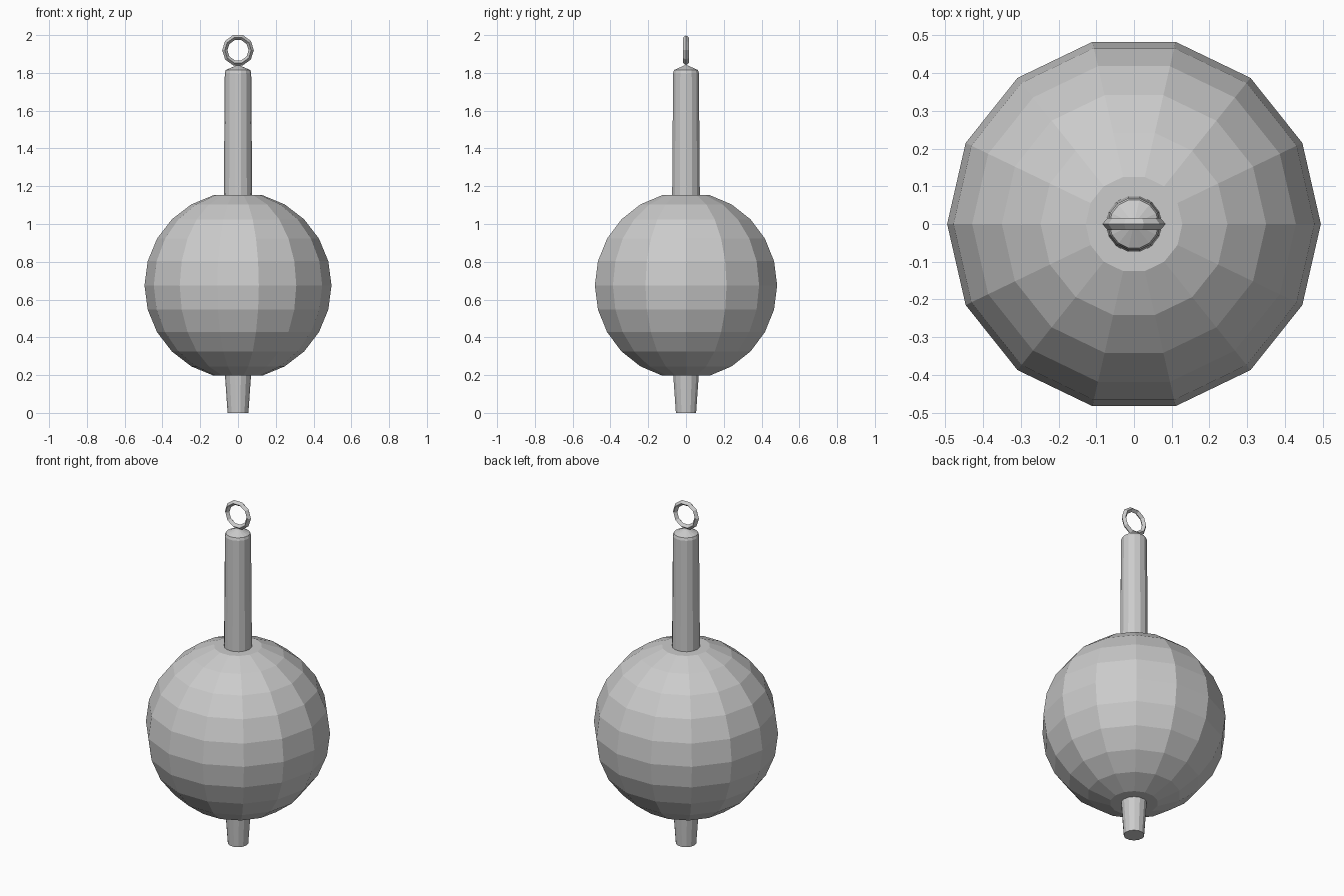
import bpy, bmesh
from math import sin, cos, pi, radians

if "Cube" in bpy.data.objects:
    bpy.data.objects.remove(bpy.data.objects["Cube"], do_unlink=True)

SIDES = 14

grey = bpy.data.materials.new("plain grey")
grey.use_nodes = True
colour = (0.6, 0.6, 0.6, 1)
grey.diffuse_color = colour
grey.node_tree.nodes["Principled BSDF"].inputs["Base Color"].default_value = colour


def finish(name, bm):
    bmesh.ops.recalc_face_normals(bm, faces=bm.faces)
    mesh = bpy.data.meshes.new(name)
    bm.to_mesh(mesh)
    bm.free()
    mesh.materials.append(grey)
    obj = bpy.data.objects.new(name, mesh)
    bpy.context.collection.objects.link(obj)
    return obj


def lathe(name, profile):
    """Turn (radius, height) points around z, with flat end caps."""
    bm = bmesh.new()
    rings = [[bm.verts.new((r * cos(2 * pi * i / SIDES), r * sin(2 * pi * i / SIDES), z))
              for i in range(SIDES)] for r, z in profile]
    for a, b in zip(rings, rings[1:]):
        for i in range(SIDES):
            j = (i + 1) % SIDES
            bm.faces.new((a[i], a[j], b[j], b[i]))
    bm.faces.new(rings[0])
    bm.faces.new(rings[-1])
    return finish(name, bm)


# Faceted ball, cut flat at both poles
ball_radius, ball_height = 0.495, 0.675
lathe("ball", [(ball_radius * sin(radians(a)), ball_height - ball_radius * cos(radians(a)))
               for a in range(15, 166, 15)])

# Tapered peg below and tapered stem with a shallow cone cap above
lathe("bottom_peg", [(0.055, 0), (0.069, 0.197)])
lathe("stem", [(0.075, 1.153), (0.07, 1.8), (0.065, 1.815), (0.012, 1.838)])

# Hanging ring with a diamond cross-section, standing in the xz plane
RING_SIDES = 10
ring_radius, ring_height = 0.07, 1.92
section = [(0.014, 0), (0, 0.016), (-0.014, 0), (0, -0.016)]
bm = bmesh.new()
loops = []
for i in range(RING_SIDES):
    a = 2 * pi * i / RING_SIDES
    loops.append([bm.verts.new(((ring_radius + r) * cos(a), y,
                                ring_height + (ring_radius + r) * sin(a)))
                  for r, y in section])
for i in range(RING_SIDES):
    a, b = loops[i], loops[(i + 1) % RING_SIDES]
    for k in range(4):
        m = (k + 1) % 4
        bm.faces.new((a[k], a[m], b[m], b[k]))
finish("hanging_ring", bm)
